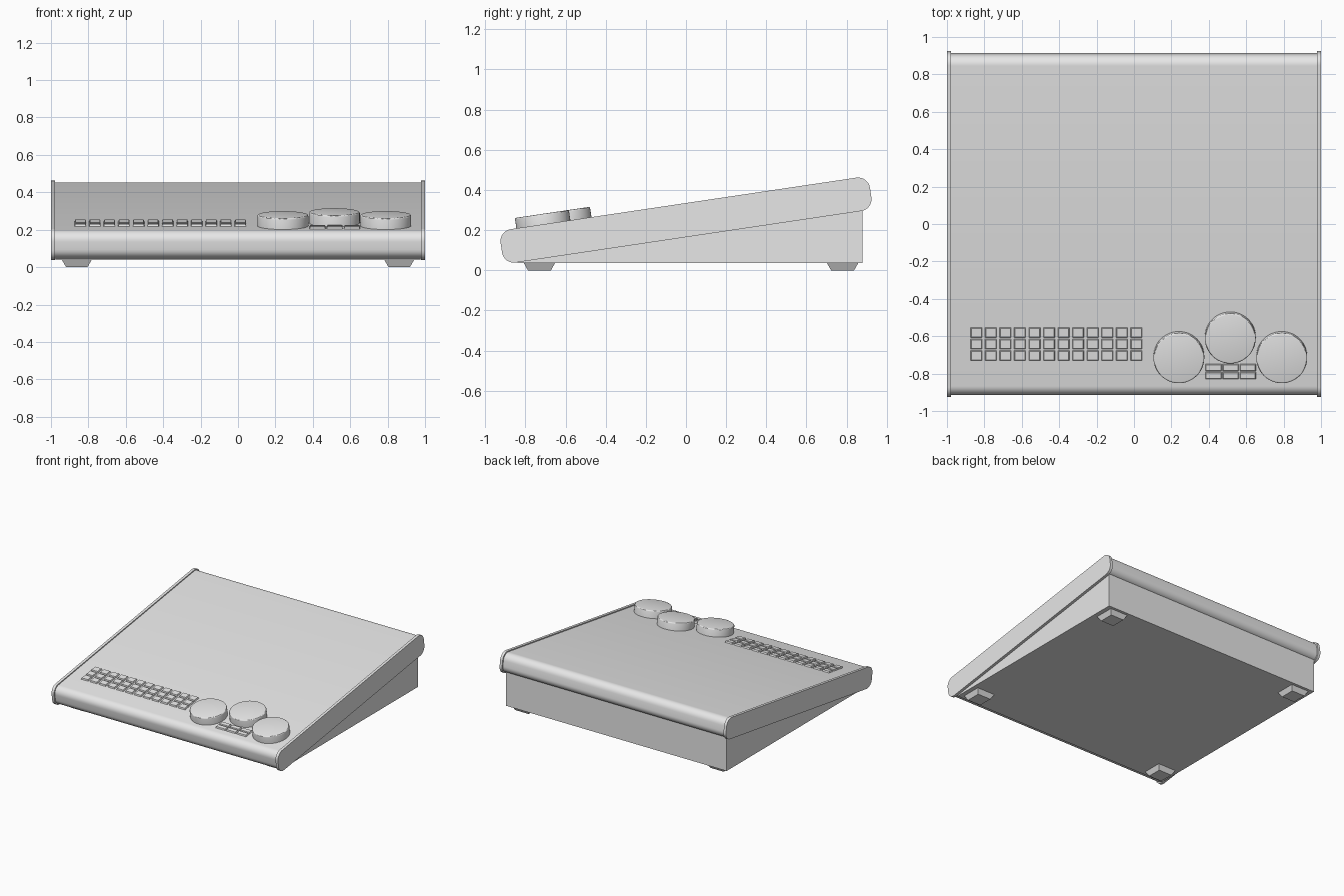
import bpy, bmesh, math
from mathutils import Matrix, Vector

cube = bpy.data.objects.get("Cube")
if cube:
    bpy.data.objects.remove(cube, do_unlink=True)

grey = bpy.data.materials.new("light_grey")
grey.use_nodes = True
colour = (0.8, 0.8, 0.8, 1)
grey.diffuse_color = colour
grey.node_tree.nodes["Principled BSDF"].inputs["Base Color"].default_value = colour

SLOPE = math.atan(0.149)
TILT = Matrix.Translation((0, 0, 0.25)) @ Matrix.Rotation(SLOPE, 4, 'X')
SURFACE = 0.076  # panel face, measured from the slab centre


def finish(name, bm, matrix=Matrix()):
    bmesh.ops.recalc_face_normals(bm, faces=bm.faces)
    mesh = bpy.data.meshes.new(name)
    bm.to_mesh(mesh)
    bm.free()
    mesh.materials.append(grey)
    obj = bpy.data.objects.new(name, mesh)
    bpy.context.collection.objects.link(obj)
    obj.matrix_world = matrix
    bpy.ops.object.select_all(action='DESELECT')
    obj.select_set(True)
    bpy.context.view_layer.objects.active = obj
    bpy.ops.object.shade_smooth_by_angle(angle=math.radians(30))
    return obj


def extrude_profile(name, points, x0, x1, matrix=Matrix()):
    bm = bmesh.new()
    face = bm.faces.new([bm.verts.new((x0, y, z)) for y, z in points])
    new = bmesh.ops.extrude_face_region(bm, geom=[face])["geom"]
    moved = [v for v in new if isinstance(v, bmesh.types.BMVert)]
    bmesh.ops.translate(bm, verts=moved, vec=(x1 - x0, 0, 0))
    return finish(name, bm, matrix)


def rounded_rect(half_y, half_z, radius, steps=8):
    points = []
    for i, (sy, sz) in enumerate([(1, 1), (-1, 1), (-1, -1), (1, -1)]):
        for k in range(steps + 1):
            a = math.pi / 2 * (i + k / steps)
            points.append((sy * (half_y - radius) + radius * math.cos(a),
                           sz * (half_z - radius) + radius * math.sin(a)))
    return points


def add_frustum(bm, centre, bottom, top, z0, z1):
    """Box whose lower and upper rectangles may differ in size."""
    rings = []
    for (w, d), z in ((bottom, z0), (top, z1)):
        rings.append([bm.verts.new((centre[0] + sx * w / 2, centre[1] + sy * d / 2, z))
                      for sx, sy in ((-1, -1), (1, -1), (1, 1), (-1, 1))])
    low, high = rings
    bm.faces.new(low[::-1])
    bm.faces.new(high)
    for i in range(4):
        j = (i + 1) % 4
        bm.faces.new((low[i], low[j], high[j], high[i]))


def on_panel(y):
    """Distance along the slope for a level y position."""
    return (y + SURFACE * math.sin(SLOPE)) / math.cos(SLOPE)


# Sloping slab with slightly larger end caps
extrude_profile("panel", rounded_rect(0.92, SURFACE, 0.055), -0.98, 0.98, TILT)
for side, name in ((-1, "right_end_cap"), (1, "left_end_cap")):
    extrude_profile(name, rounded_rect(0.93, 0.084, 0.06), side * 0.978, side, TILT)

# Wedge base under the slab
extrude_profile("base", [(-0.84, 0.037), (0.88, 0.037), (0.88, 0.33), (-0.84, 0.07)],
                -0.975, 0.975)

# Tapered feet
for sx, side in ((-1, "right"), (1, "left")):
    for y, end in ((-0.73, "front"), (0.78, "back")):
        bm = bmesh.new()
        add_frustum(bm, (sx * 0.862, y), (0.115, 0.115), (0.16, 0.16), 0, 0.04)
        finish(f"{end}_{side}_foot", bm)


# Key blocks
def key_block(name, columns, rows, x0, y0, pitch, size):
    bm = bmesh.new()
    top = (size[0] - 0.01, size[1] - 0.01)
    for c in range(columns):
        for r in range(rows):
            centre = (x0 + c * pitch[0], on_panel(y0 + r * pitch[1]))
            add_frustum(bm, centre, size, top, SURFACE - 0.004, SURFACE + 0.011)
    finish(name, bm, TILT)


key_block("main_keys", 12, 3, -0.843, -0.704, (0.0778, 0.0615), (0.064, 0.056))
key_block("small_keys", 3, 2, 0.425, -0.81, (0.092, 0.043), (0.088, 0.04))

# Large round dials
for name, x, y in (("right_dial", 0.24, -0.705), ("middle_dial", 0.515, -0.6),
                   ("left_dial", 0.79, -0.705)):
    bm = bmesh.new()
    bmesh.ops.create_cone(bm, cap_ends=True, segments=48, radius1=0.136,
                          radius2=0.136, depth=0.07)
    rim = [e for e in bm.edges if all(v.co.z > 0 for v in e.verts)]
    bmesh.ops.bevel(bm, geom=rim, offset=0.008, segments=3, affect='EDGES', profile=0.5)
    place = Matrix.Translation(Vector((x, on_panel(y - 0.004), SURFACE + 0.025)))
    finish(name, bm, TILT @ place)
